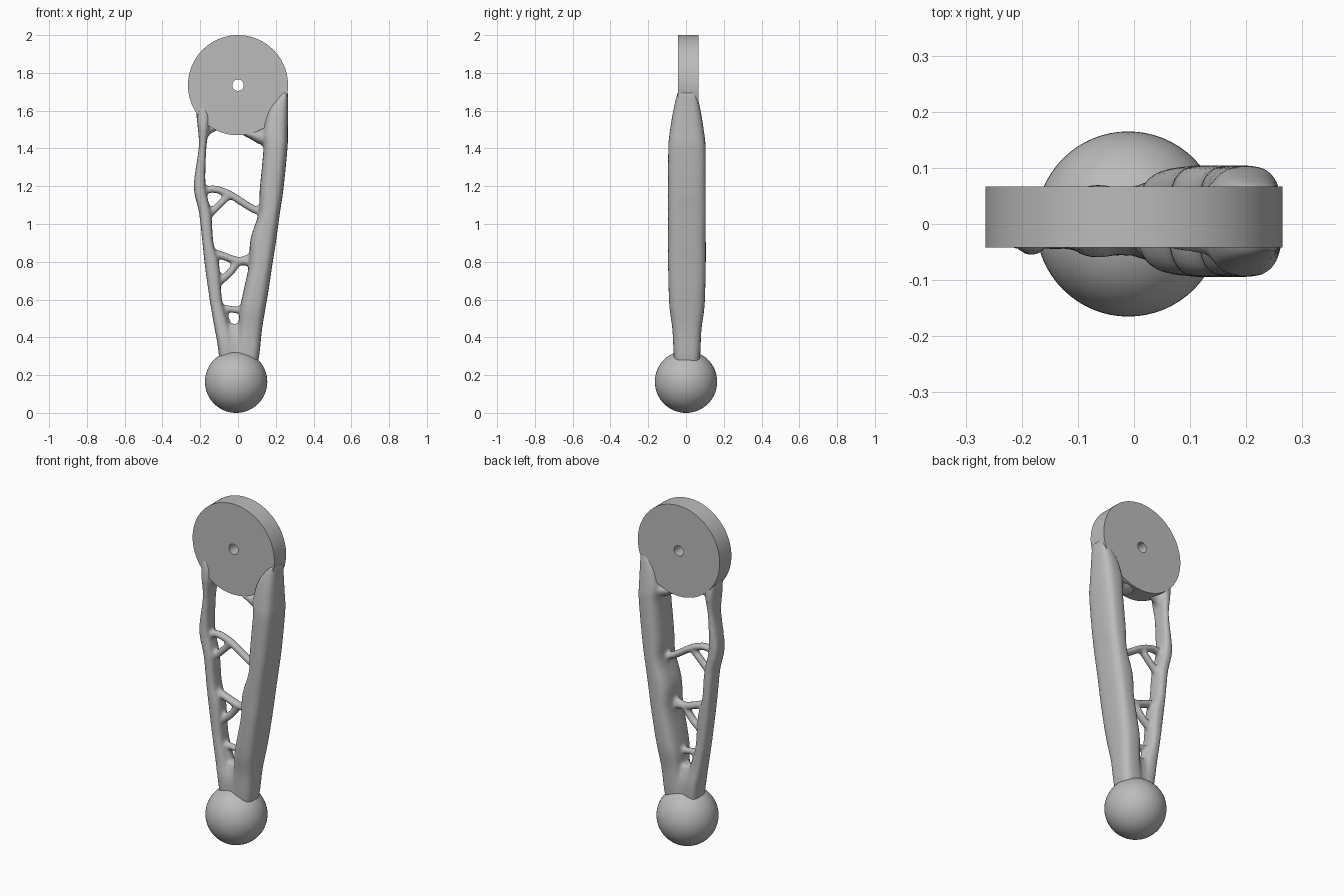
import bpy, bmesh
from math import sin, cos, pi, copysign
from mathutils import Vector

cube = bpy.data.objects.get("Cube")
if cube:
    bpy.data.objects.remove(cube, do_unlink=True)

grey = bpy.data.materials.new("plain_grey")
grey.use_nodes = True
colour = (0.5, 0.5, 0.5, 1)
grey.diffuse_color = colour
grey.node_tree.nodes["Principled BSDF"].inputs["Base Color"].default_value = colour


def make_object(name, bm):
    bmesh.ops.recalc_face_normals(bm, faces=bm.faces)
    mesh = bpy.data.meshes.new(name)
    bm.to_mesh(mesh)
    bm.free()
    mesh.materials.append(grey)
    obj = bpy.data.objects.new(name, mesh)
    bpy.context.collection.objects.link(obj)
    bpy.ops.object.select_all(action='DESELECT')
    obj.select_set(True)
    bpy.context.view_layer.objects.active = obj
    return obj


def smooth_rows(rows, steps=4):
    """Catmull-Rom interpolation through the given rows."""
    pts = [Vector(r) for r in rows]
    out = []
    for i in range(len(pts) - 1):
        a, b, c, d = pts[max(i - 1, 0)], pts[i], pts[i + 1], pts[min(i + 2, len(pts) - 1)]
        for k in range(steps):
            t = k / steps
            out.append(b + (c - a) * (t / 2) + (a * 2 - b * 5 + c * 4 - d) * (t * t / 2)
                       + (b * 3 - a - c * 3 + d) * (t ** 3 / 2))
    return out + [pts[-1]]


def loft(bm, rows, power, follow, centre_y=0.005, sides=28):
    """Rows are (x, z, half width, half depth); rings follow the path or lie flat."""
    rows = smooth_rows(rows)
    rings = []
    for i, (x, z, a, b) in enumerate(rows):
        u = Vector((1, 0, 0))
        if follow:
            p, q = rows[max(i - 1, 0)], rows[min(i + 1, len(rows) - 1)]
            u = Vector((q[1] - p[1], 0, p[0] - q[0])).normalized()
        ring = []
        for k in range(sides):
            c, s = cos(2 * pi * k / sides), sin(2 * pi * k / sides)
            c, s = (copysign(abs(w) ** (2 / power), w) for w in (c, s))
            ring.append(bm.verts.new(Vector((x, centre_y, z)) + u * a * c + Vector((0, b * s, 0))))
        rings.append(ring)
    for r, t in zip(rings, rings[1:]):
        for k in range(sides):
            j = (k + 1) % sides
            bm.faces.new((r[k], r[j], t[j], t[k]))
    bm.faces.new(rings[0])
    bm.faces.new(rings[-1])


def strut(bm, rows):
    """Rows are (z, inner or left x, right x, half depth)."""
    loft(bm, [((l + r) / 2, z, (r - l) / 2, d) for z, l, r, d in rows], 3, False)


def brace(bm, points, radius):
    loft(bm, [(x, z, radius, radius * 1.15) for x, z in points], 2, True)


# Organic frame, fused into one skin
bm = bmesh.new()
# thick strut
strut(bm, [(.2, -.03, .09, .06), (.3, -.02, .112, .07), (.44, 0, .127, .077), (.55, .01, .145, .092),
           (.65, .03, .162, .097), (.785, .058, .182, .1), (.92, .066, .203, .1),
           (1.06, .11, .222, .1), (1.18, .115, .24, .1), (1.4, .135, .262, .099),
           (1.48, .13, .264, .092), (1.6, .16, .265, .073), (1.7, .235, .265, .05)])
# thin strut
strut(bm, [(.2, -.09, .01, .055), (.36, -.108, -.02, .065), (.47, -.128, -.05, .055),
           (.6, -.15, -.085, .05), (.785, -.176, -.1, .05), (.9, -.188, -.13, .05),
           (1.06, -.206, -.143, .05), (1.2, -.234, -.172, .05), (1.4, -.208, -.168, .05),
           (1.5, -.212, -.155, .06), (1.58, -.22, -.15, .055), (1.63, -.215, -.18, .045)])
# web above the ball
strut(bm, [(.2, -.06, .05, .06), (.36, -.07, .04, .06), (.43, -.075, .03, .045), (.47, -.07, .02, .03)])
# shelf and gusset under the disc
loft(bm, [(.2, 1.45, .045, .075), (.13, 1.46, .042, .06), (.07, 1.475, .025, .05), (.02, 1.485, .012, .04)], 2, True)
brace(bm, [(-.19, 1.46), (-.155, 1.5), (-.11, 1.52)], .024)
# cross braces
brace(bm, [(-.2, 1.17), (-.13, 1.185), (-.05, 1.16), (.03, 1.11), (.09, 1.075), (.15, 1.06)], .02)
brace(bm, [(-.17, 1.03), (-.115, 1.085), (-.05, 1.15)], .019)
brace(bm, [(-.16, .86), (-.09, .835), (0, .805), (.1, .8)], .021)
brace(bm, [(.02, .81), (.06, .825), (.1, .86)], .018)
brace(bm, [(-.13, .67), (-.05, .735), (0, .8)], .02)
brace(bm, [(-.12, .56), (-.03, .548), (.04, .54)], .018)
brace(bm, [(-.08, .55), (-.066, .5), (-.05, .45)], .019)
frame = make_object("organic_frame", bm)
remesh = frame.modifiers.new("fuse", 'REMESH')
remesh.mode = 'VOXEL'
remesh.voxel_size = 0.009
remesh.use_smooth_shade = True
soften = frame.modifiers.new("soften", 'SMOOTH')
soften.factor = 0.5
soften.iterations = 5

# Disc with a centre hole, swept from a rectangular profile
bm = bmesh.new()
sides = 96
loops = []
for k in range(sides):
    c, s = cos(2 * pi * k / sides), sin(2 * pi * k / sides)
    loops.append([bm.verts.new((r * c, y, 1.735 + r * s))
                  for r, y in ((.03, -.042), (.265, -.042), (.265, .067), (.03, .067))])
for k in range(sides):
    p, q = loops[k], loops[(k + 1) % sides]
    for m in range(4):
        n = (m + 1) % 4
        bm.faces.new((p[m], p[n], q[n], q[m]))
make_object("top_disc", bm)
bpy.ops.object.shade_smooth_by_angle(angle=0.6)

# Ball at the bottom
bm = bmesh.new()
bmesh.ops.create_uvsphere(bm, u_segments=64, v_segments=32, radius=.165)
bmesh.ops.translate(bm, verts=bm.verts, vec=(-.01, 0, .165))
make_object("bottom_ball", bm)
bpy.ops.object.shade_smooth()
